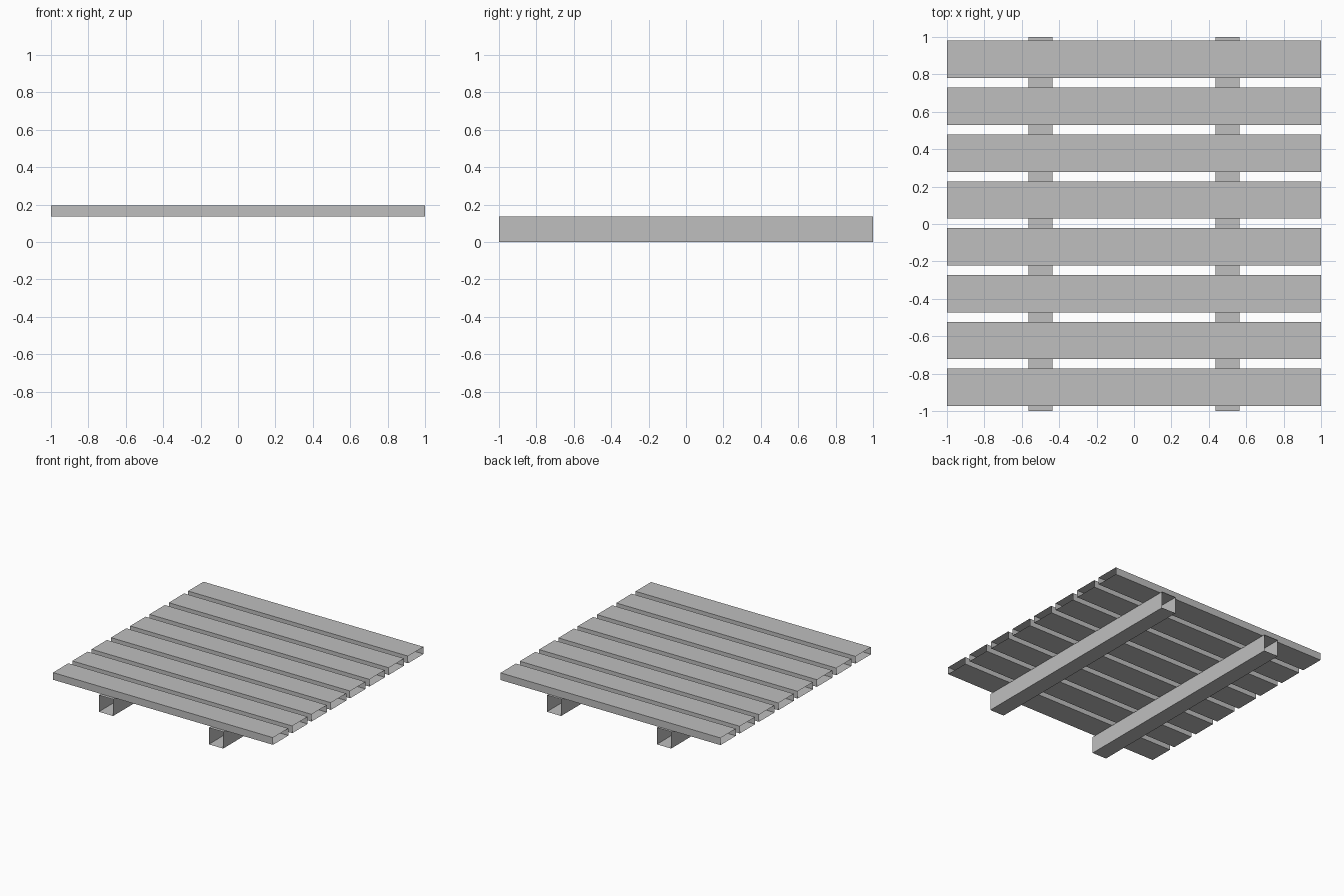
import bpy
import bmesh
from mathutils import Matrix, Vector

if "Cube" in bpy.data.objects:
    bpy.data.objects.remove(bpy.data.objects["Cube"], do_unlink=True)

# One plain grey for everything
grey = bpy.data.materials.new("light_grey")
grey.use_nodes = True
colour = (0.52, 0.52, 0.52, 1)
grey.diffuse_color = colour
grey.node_tree.nodes["Principled BSDF"].inputs["Base Color"].default_value = colour


def open_box(name, centre, size, axis):
    """Thin-walled rectangular sleeve, open at both ends along the given axis."""
    bm = bmesh.new()
    bmesh.ops.create_cube(bm, size=1, matrix=Matrix.Diagonal((*size, 1)))
    bm.normal_update()
    ends = [f for f in bm.faces if abs(f.normal[axis]) > 0.9]
    bmesh.ops.delete(bm, geom=ends, context='FACES_ONLY')
    mesh = bpy.data.meshes.new(name)
    bm.to_mesh(mesh)
    bm.free()
    mesh.materials.append(grey)
    obj = bpy.data.objects.new(name, mesh)
    obj.location = Vector(centre)
    bpy.context.collection.objects.link(obj)
    return obj


BEAM_H = 0.137
SLAT_H = 0.059
SLATS = 8
PITCH = 0.2505

# Two bearers running front to back
for side, x in (("right", -0.5), ("left", 0.5)):
    open_box(f"{side}_beam", (x, 0, BEAM_H / 2), (0.13, 2, BEAM_H), axis=1)

# Row of slats laid across the bearers
for i in range(SLATS):
    y = 0.88 - i * PITCH
    open_box(f"slat_{i + 1}", (0, y, BEAM_H + SLAT_H / 2), (2, 0.2, SLAT_H), axis=0)
